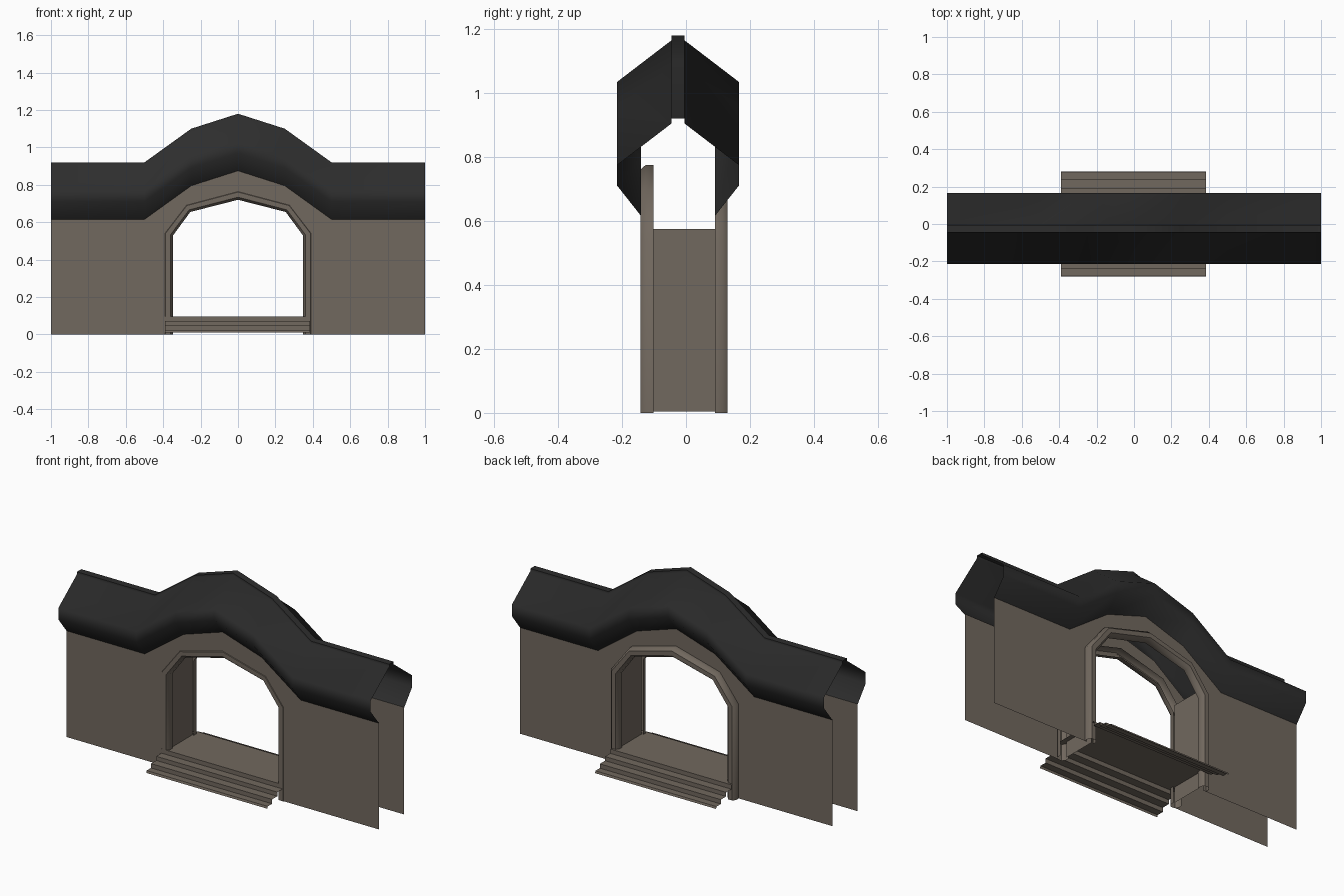
import bpy, bmesh, math

if "Cube" in bpy.data.objects:
    bpy.data.objects.remove(bpy.data.objects["Cube"])

def material(name, col):
    m = bpy.data.materials.new(name)
    m.diffuse_color = (*col, 1)
    m.use_nodes = True
    m.node_tree.nodes["Principled BSDF"].inputs["Base Color"].default_value = m.diffuse_color
    return m

STONE = material("warm grey stone", (0.165, 0.138, 0.112))
ROOF = material("charcoal roof", (0.026, 0.026, 0.026))

def make(name, verts, faces, mat, smooth=None):
    me = bpy.data.meshes.new(name)
    me.from_pydata(verts, [], faces)
    me.materials.append(mat)
    bm = bmesh.new()
    bm.from_mesh(me)
    bmesh.ops.triangulate(bm, faces=[f for f in bm.faces if len(f.verts) > 4])
    bmesh.ops.recalc_face_normals(bm, faces=bm.faces)
    bm.to_mesh(me)
    bm.free()
    if smooth:
        me.polygons.foreach_set("use_smooth", [True] * len(me.polygons))
        me.set_sharp_from_angle(angle=math.radians(smooth))
    ob = bpy.data.objects.new(name, me)
    bpy.context.collection.objects.link(ob)
    return ob

def grid(name, rows, mat, smooth=None):
    """Skin a list of equal-length point rows as an open sheet."""
    n = len(rows[0])
    faces = [(i*n+j, i*n+j+1, (i+1)*n+j+1, (i+1)*n+j)
             for i in range(len(rows)-1) for j in range(n-1)]
    return make(name, [p for r in rows for p in r], faces, mat, smooth)

def orient(ob, direction):
    """Make an open sheet face a chosen way."""
    me = ob.data
    if sum(p.normal.dot(direction) * p.area for p in me.polygons) < 0:
        me.flip_normals()

from mathutils import Vector
YC = -0.025   # centre line of walls and roof

# Roof: hollow profile following the arched ridge line
ridge = [(-1, .92), (-.5, .92), (-.25, 1.10), (0, 1.18),
         (.25, 1.10), (.5, .92), (1, .92)]
half = [(.115, -.305), (.19, -.21), (.19, -.145), (.02, -.015), (.02, 0)]
prof = [(-y, z) for y, z in half] + half[::-1]
roof = grid("roof", [[(x, YC+y, rz+z) for y, z in prof] for x, rz in ridge],
            ROOF, 60)
orient(roof, Vector((0, 0, 1)))

# Walls: two thin sheets with an arched opening
outline = [(0, .76), (.27, .685), (.385, .54), (.385, 0), (1, 0),
           (1, .62), (.5, .62), (.25, .81), (0, .885)]
for label, y in (("front", YC-.114), ("back", YC+.114)):
    vs = [(s*x, y, z) for s in (1, -1) for x, z in outline]
    n = len(outline)
    w = make(label+"_wall", vs, [tuple(range(n)), tuple(range(2*n-1, n-1, -1))], STONE)
    for p in w.data.polygons:
        if p.normal.y * y < 0:
            p.flip()

# Arch mouldings: rounded profile swept between inner and outer arch lines
inner = [(.347, 0), (.347, .53), (.255, .655), (0, .72)]
outer = [(.40, 0), (.40, .545), (.28, .70), (0, .775)]
arch = list(zip(inner, outer))
arch += [((-a[0], a[1]), (-b[0], b[1])) for a, b in arch[-2::-1]]
section = [(.0, 0), (.0, .024), (.25, .04), (.75, .04), (1, .024), (1, 0)]
for label, base, s in (("front", -.102, -1), ("back", .09, 1)):
    rows = [[(a[0]+(b[0]-a[0])*t, base+s*d, a[1]+(b[1]-a[1])*t)
             for t, d in section] for a, b in arch]
    trim = grid(label+"_arch_moulding", rows, STONE, 50)
    orient(trim, Vector((0, s, 0)))

# Passage sides between the mouldings
for label, s in (("left", -1), ("right", 1)):
    side = grid(label+"_passage_side",
                [[(s*.357, y, z) for z in (.005, .575)] for y in (-.105, .092)], STONE)
    orient(side, Vector((-s, 0, 0)))

# Threshold and steps: stepped sheet on both sides
step = [(.282, .01), (.278, .022), (.238, .022), (.238, .047),
        (.19, .047), (.19, .071), (.142, .071), (.142, .096)]
steps = [(-y, z) for y, z in step] + step[::-1]
st = grid("threshold_steps", [[(x, y, z) for y, z in steps] for x in (-.39, .385)], STONE)
orient(st, Vector((0, 0, 1)))
